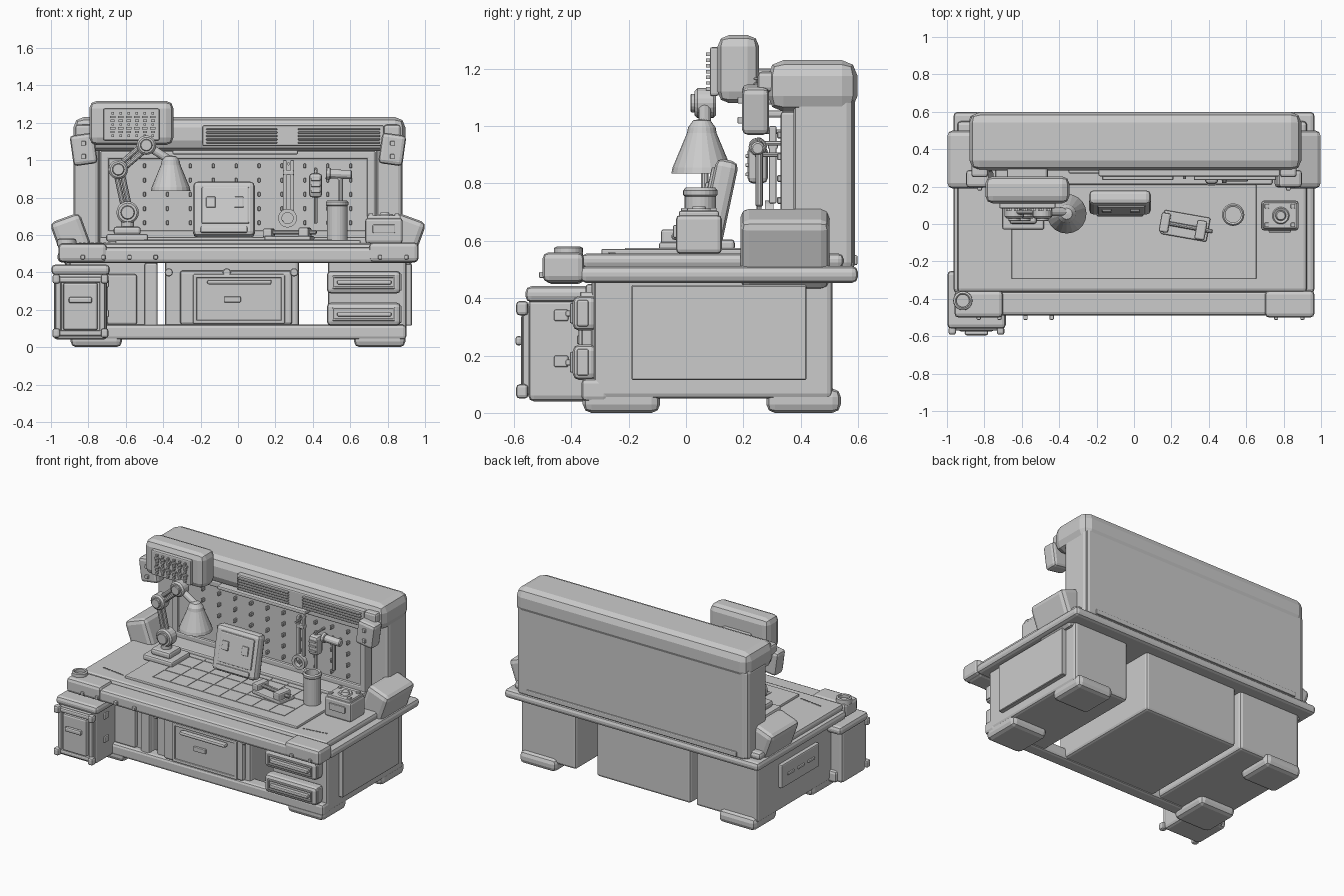
import bpy, bmesh, math
from mathutils import Vector, Matrix


def finish(name, bm, mat=None):
    me = bpy.data.meshes.new(name)
    bm.to_mesh(me)
    bm.free()
    ob = bpy.data.objects.new(name, me)
    if mat:
        ob.matrix_world = mat
    bpy.context.collection.objects.link(ob)
    return ob


def box(name, x, y, z, bevel=0.01, seg=2, rot=(0, 0, 0)):
    """Bevelled box from (min, max) ranges, turned about its centre (degrees)."""
    bm = bmesh.new()
    bmesh.ops.create_cube(bm, size=1)
    size = (x[1] - x[0], y[1] - y[0], z[1] - z[0])
    bmesh.ops.scale(bm, vec=size, verts=bm.verts)
    b = min(bevel, min(size) * 0.45)
    if b > 0.001:
        bmesh.ops.bevel(bm, geom=bm.edges[:], offset=b, segments=seg, profile=0.5, affect='EDGES')
    m = Matrix.Translation((sum(x) / 2, sum(y) / 2, sum(z) / 2))
    for ang, ax in zip(rot, 'XYZ'):
        m = m @ Matrix.Rotation(math.radians(ang), 4, ax)
    return finish(name, bm, m)


def rod(name, a, b, r, r2=None, n=16, bevel=0.004):
    """Cylinder or cone from point a to point b."""
    a, b = Vector(a), Vector(b)
    bm = bmesh.new()
    bmesh.ops.create_cone(bm, cap_ends=True, segments=n, radius1=r, radius2=r if r2 is None else r2, depth=(b - a).length)
    rims = [e for e in bm.edges if any(len(f.verts) > 4 for f in e.link_faces)]
    if bevel and rims:
        bmesh.ops.bevel(bm, geom=rims, offset=bevel, segments=1, affect='EDGES')
    q = (b - a).to_track_quat('Z', 'Y').to_matrix().to_4x4()
    return finish(name, bm, Matrix.Translation((a + b) / 2) @ q)


def lathe(name, loc, profile, n=24, rot=(0, 0, 0)):
    """Surface of revolution around z, profile = (radius, height) pairs."""
    bm = bmesh.new()
    vs = [bm.verts.new((r, 0, z)) for r, z in profile]
    es = [bm.edges.new(p) for p in zip(vs, vs[1:])]
    bmesh.ops.spin(bm, geom=vs + es, axis=(0, 0, 1), cent=(0, 0, 0), angle=2 * math.pi, steps=n, use_duplicate=False)
    bmesh.ops.remove_doubles(bm, verts=bm.verts, dist=1e-4)
    bmesh.ops.recalc_face_normals(bm, faces=bm.faces)
    ob = finish(name, bm, Matrix.Translation(loc))
    ob.rotation_euler = [math.radians(v) for v in rot]
    return ob


def frame(name, x, z, y, w, bevel=0.006):
    """Rectangular rim facing the front."""
    box(name + "_left", (x[0], x[0] + w), y, z, bevel)
    box(name + "_right", (x[1] - w, x[1]), y, z, bevel)
    box(name + "_bottom", x, y, (z[0], z[0] + w), bevel)
    box(name + "_top", x, y, (z[1] - w, z[1]), bevel)


# Base cabinets, lower rail and feet
box("left_cabinet", (-0.90, -0.43), (-0.32, 0.51), (0.05, 0.47), 0.018)
box("centre_cabinet", (-0.39, 0.325), (-0.33, 0.51), (0.05, 0.47), 0.018)
box("right_cabinet", (0.48, 0.90), (-0.32, 0.51), (0.05, 0.47), 0.018)
box("lower_rail", (-0.95, 0.90), (-0.365, -0.27), (0.04, 0.12), 0.018)
for sx, s in (("left", -1), ("right", 1)):
    for fy, y in (("front", (-0.36, -0.09)), ("back", (0.28, 0.54))):
        box(f"foot_{sx}_{fy}", tuple(sorted((s * 0.62, s * 0.895))), y, (0, 0.085), 0.03)

# Cabinet fronts
box("left_door", (-0.70, -0.54), (-0.345, -0.31), (0.12, 0.39), 0.012)
box("left_stile", (-0.50, -0.43), (-0.35, -0.31), (0.10, 0.45), 0.012)
box("centre_door", (-0.31, 0.29), (-0.365, -0.32), (0.12, 0.41), 0.015)
frame("centre_door_rim", (-0.24, 0.25), (0.125, 0.39), (-0.375, -0.355), 0.02)
box("centre_handle", (-0.165, 0.18), (-0.405, -0.365), (0.335, 0.36), 0.01)
box("centre_plate", (-0.075, 0.015), (-0.38, -0.36), (0.24, 0.27), 0.004)
for i, x in enumerate((-0.37, -0.06, 0.30)):
    rod(f"centre_hinge_{i}", (x, -0.37, 0.40), (x, -0.32, 0.40), 0.022)
for i, (z0, z1) in enumerate(((0.115, 0.238), (0.287, 0.408))):
    zc = (z0 + z1) / 2
    box(f"drawer_{i}", (0.475, 0.87), (-0.395, -0.31), (z0, z1), 0.022)
    frame(f"drawer_rim_{i}", (0.505, 0.84), (z0 + 0.025, z1 - 0.025), (-0.405, -0.385), 0.012)
    box(f"drawer_handle_{i}", (0.53, 0.82), (-0.42, -0.39), (zc - 0.012, zc + 0.01), 0.006)
    box(f"drawer_stop_{i}", (0.855, 0.875), (-0.38, -0.34), (z0 + 0.015, z1 - 0.015), 0.006)

# Side panels
box("right_side_panel", (0.895, 0.93), (-0.19, 0.42), (0.115, 0.445), 0.004, 1)
box("left_side_vent", (-0.925, -0.89), (-0.13, 0.28), (0.21, 0.37), 0.008)
for i in range(3):
    y = -0.035 + i * 0.11
    box(f"left_vent_slot_{i}", (-0.935, -0.92), (y - 0.035, y + 0.035), (0.282, 0.298), 0.005)

# Side pedestal with bin door
box("pedestal", (-0.985, -0.70), (-0.55, -0.29), (0.04, 0.40), 0.02)
box("pedestal_cap", (-0.998, -0.685), (-0.56, -0.25), (0.385, 0.442), 0.022)
frame("pedestal_rim", (-0.975, -0.71), (0.06, 0.375), (-0.57, -0.54), 0.03, 0.01)
box("pedestal_door", (-0.935, -0.75), (-0.575, -0.54), (0.09, 0.345), 0.012)
box("pedestal_handle", (-0.905, -0.78), (-0.595, -0.57), (0.235, 0.268), 0.01)
for i, x in enumerate((-0.972, -0.713)):
    for j, z in enumerate((0.075, 0.365)):
        box(f"pedestal_bumper_{i}_{j}", (x - 0.02, x + 0.02), (-0.592, -0.55), (z - 0.025, z + 0.025), 0.012)
for i, z in enumerate((0.18, 0.34)):
    box(f"pedestal_latch_{i}", (-0.705, -0.69), (-0.46, -0.41), (z - 0.02, z + 0.02), 0.006)

# Counter
box("counter_slab", (-0.965, 0.965), (-0.37, 0.60), (0.453, 0.512), 0.022)
box("counter_top", (-0.945, 0.925), (-0.365, 0.55), (0.505, 0.556), 0.02)
box("front_rail", (-0.93, 0.94), (-0.49, -0.355), (0.45, 0.535), 0.02)
box("front_rail_cap_left", (-0.96, -0.70), (-0.50, -0.355), (0.455, 0.555), 0.022)
box("front_rail_cap_right", (0.70, 0.965), (-0.50, -0.355), (0.455, 0.56), 0.022)
lathe("cup_ring", (-0.915, -0.41, 0.54), [(0.034, 0), (0.034, 0.035), (0.04, 0.04), (0.05, 0.035), (0.052, 0)])
for i, x in enumerate((-0.83, -0.72, -0.58, -0.44, 0.76, 0.9)):
    box(f"rail_stud_{i}", (x - 0.011, x + 0.011), (-0.512, -0.485), (0.47, 0.492), 0.004)

# Work mat with cutting grid
box("work_mat", (-0.655, 0.655), (-0.295, 0.21), (0.55, 0.572), 0.006)
box("back_shelf", (-0.74, 0.74), (0.21, 0.40), (0.55, 0.59), 0.01)
for i in range(9):
    x = -0.5 + i * 0.125
    box(f"mat_line_long_{i}", (x - 0.003, x + 0.003), (-0.21, 0.19), (0.57, 0.575), 0)
for i in range(4):
    y = -0.21 + i * 0.125
    box(f"mat_line_cross_{i}", (-0.5, 0.5), (y - 0.003, y + 0.003), (0.57, 0.575), 0)
for s in (-1, 1):
    for i in range(8):
        x = s * (0.69 + i * 0.022)
        box(f"counter_tick_{s}_{i}", (x - 0.007, x + 0.007), (-0.272 + i * 0.003, -0.266 + i * 0.003), (0.554, 0.56), 0)

# Back wall, pegboard and hood
box("back_wall", (-0.86, 0.87), (0.40, 0.59), (0.50, 1.12), 0.02)
box("back_base_strip", (-0.80, 0.80), (0.58, 0.598), (0.515, 0.55), 0.006)
for sx, s in (("left", -1), ("right", 1)):
    box("wall_post_" + sx, tuple(sorted((s * 0.74, s * 0.88))), (0.375, 0.585), (0.50, 1.12), 0.025)
box("pegboard", (-0.70, 0.70), (0.345, 0.42), (0.58, 1.05), 0.006)
frame("pegboard_rim", (-0.735, 0.735), (0.58, 1.05), (0.33, 0.41), 0.045, 0.01)
for i in range(10):
    for j in range(5):
        x, z = -0.50 + i * 0.1225, 0.665 + j * 0.076
        box(f"peg_{i}_{j}", (x - 0.007, x + 0.007), (0.318, 0.35), (z - 0.012, z + 0.012), 0.003, 1)
box("hood", (-0.88, 0.895), (0.285, 0.598), (1.05, 1.23), 0.055)
box("vent_panel", (-0.19, 0.78), (0.255, 0.31), (1.075, 1.185), 0.008)
for s, (a, b) in enumerate(((-0.17, 0.21), (0.32, 0.76))):
    for i in range(5):
        z = 1.093 + i * 0.018
        box(f"vent_slat_{s}_{i}", (a, b), (0.235, 0.26), (z - 0.005, z + 0.005), 0.003, 1)
box("under_hood_light", (-0.35, 0.32), (0.27, 0.34), (1.03, 1.055), 0.008)

# Corner bolsters and upper brackets, mirrored left and right
for sx, s in (("left", -1), ("right", 1)):
    c = s * 0.885
    box("bolster_" + sx, (c - 0.085, c + 0.085), (0.19, 0.50), (0.445, 0.70), 0.03, 2, (0, s * 20, 0))
    c = s * 0.825
    box("upper_bracket_" + sx, (c - 0.065, c + 0.065), (0.195, 0.29), (0.975, 1.14), 0.02, 2, (0, s * 8, 0))
    box("bracket_strap_" + sx, (c - 0.045, c + 0.045), (0.25, 0.42), (1.12, 1.19), 0.015)
    for j, z in enumerate((1.02, 1.09)):
        box(f"bracket_stud_{sx}_{j}", (c - 0.012, c + 0.012), (0.18, 0.2), (z - 0.012, z + 0.012), 0.004)

# Overhead display with indicator grid
box("display_body", (-0.795, -0.345), (0.11, 0.255), (1.08, 1.317), 0.04)
box("display_screen", (-0.72, -0.42), (0.083, 0.115), (1.105, 1.275), 0.008)
box("display_mount", (-0.68, -0.46), (0.24, 0.33), (1.12, 1.20), 0.015)
for i in range(6):
    for j in range(7):
        x, z, w = -0.67 + i * 0.043, 1.13 + j * 0.02, 0.007 + 0.004 * ((i * 3 + j) % 3)
        box(f"indicator_{i}_{j}", (x - w, x + w), (0.07, 0.085), (z - 0.006, z + 0.006), 0, 1)

# Jointed lamp
ly = 0.065
box("lamp_base", (-0.705, -0.48), (-0.03, 0.17), (0.565, 0.605), 0.012)
box("lamp_foot", (-0.665, -0.52), (0.0, 0.13), (0.60, 0.645), 0.015)
joints = [(-0.59, 0.72, 0.06), (-0.64, 0.95, 0.052), (-0.49, 1.08, 0.052)]
rod("lamp_stem", (-0.59, ly, 0.62), (-0.59, ly, 0.72), 0.035)
for i, (x, z, r) in enumerate(joints):
    rod(f"lamp_joint_{i}", (x, 0.03, z), (x, 0.105, z), r, n=20, bevel=0.01)
    rod(f"lamp_joint_pin_{i}", (x, 0.015, z), (x, 0.035, z), r * 0.62, n=16)
for i in range(2):
    (x0, z0, _), (x1, z1, _) = joints[i:i + 2]
    d = Vector((z1 - z0, 0, x0 - x1)).normalized() * 0.016
    for s in (-1, 1):
        rod(f"lamp_arm_{i}_{s}", Vector((x0, ly, z0)) + d * s, Vector((x1, ly, z1)) + d * s, 0.014, n=10)
rod("lamp_neck", (-0.49, ly, 1.08), (-0.365, ly, 1.0), 0.022, n=12)
lathe("lamp_shade", (-0.36, 0.055, 0), [(0, 1.025), (0.03, 1.02), (0.048, 0.995), (0.052, 0.975), (0.102, 0.855),
      (0.106, 0.835), (0.096, 0.835), (0.045, 0.965), (0, 0.97)], 20)
lathe("lamp_bulb", (-0.36, 0.055, 0), [(0, 0.97), (0.025, 0.95), (0.04, 0.89), (0.025, 0.85), (0, 0.84)], 12)

# Tilted tablet on the mat
t = bpy.data.objects.new("tablet_pivot", None)
parts = [box("tablet_body", (-0.24, 0.09), (-0.04, 0.04), (-0.15, 0.15), 0.025),
         box("tablet_face", (-0.195, 0.06), (-0.05, -0.03), (-0.085, 0.115), 0.008),
         box("tablet_lip", (-0.20, 0.05), (-0.05, -0.03), (-0.135, -0.10), 0.008)]
for i, x in enumerate((-0.145, 0.005)):
    parts.append(box(f"tablet_socket_{i}", (x - 0.025, x + 0.025), (-0.06, -0.045), (0.0, 0.06), 0.006))
bpy.data.objects.remove(t)
tilt = Matrix.Translation((0, 0.115, 0.735)) @ Matrix.Rotation(math.radians(-12), 4, 'X')
for p in parts:
    p.matrix_world = tilt @ p.matrix_basis

# Small clamp on the mat
box("clamp_base", (0.15, 0.40), (-0.075, 0.055), (0.57, 0.595), 0.008, 2, (0, 0, -10))
box("clamp_jaw_fixed", (0.14, 0.19), (-0.045, 0.06), (0.585, 0.635), 0.01, 2, (0, 0, -10))
box("clamp_jaw_moving", (0.33, 0.385), (-0.085, 0.02), (0.585, 0.64), 0.01, 2, (0, 0, -10))
rod("clamp_screw", (0.15, 0.01, 0.615), (0.42, -0.04, 0.615), 0.012, n=10)

# Tool jar and parts box
lathe("tool_jar", (0.53, 0.05, 0), [(0, 0.57), (0.055, 0.57), (0.055, 0.755), (0.06, 0.76), (0.06, 0.775),
      (0.052, 0.785), (0.042, 0.78), (0.042, 0.6), (0, 0.6)])
box("parts_box", (0.68, 0.88), (-0.035, 0.125), (0.555, 0.69), 0.015)
box("parts_box_lid", (0.69, 0.87), (-0.025, 0.115), (0.68, 0.705), 0.008)
lathe("parts_box_dial", (0.785, 0.045, 0.70), [(0, 0.02), (0.022, 0.02), (0.028, 0.005), (0.04, 0.012), (0.05, 0.0)])
for i in range(4):
    x, y = 0.71 + 0.14 * (i % 2), -0.005 + 0.10 * (i // 2)
    box(f"parts_box_stud_{i}", (x - 0.012, x + 0.012), (y - 0.012, y + 0.012), (0.7, 0.715), 0.004)
box("parts_box_label", (0.72, 0.84), (-0.045, -0.03), (0.61, 0.655), 0.005)

# Hanging hammer, driver and wrench
rod("hammer_shaft", (0.55, 0.255, 0.72), (0.55, 0.255, 0.91), 0.013, n=10)
rod("hammer_head", (0.47, 0.25, 0.928), (0.61, 0.25, 0.922), 0.024, n=12, bevel=0.006)
rod("hammer_collar", (0.495, 0.25, 0.927), (0.47, 0.25, 0.928), 0.032, n=12)
box("driver_handle", (0.38, 0.45), (0.215, 0.285), (0.80, 0.93), 0.018)
rod("driver_shaft", (0.415, 0.255, 0.66), (0.415, 0.255, 0.96), 0.009, n=8)
for i in range(3):
    box(f"driver_grip_{i}", (0.39, 0.44), (0.207, 0.22), (0.825 + i * 0.032, 0.838 + i * 0.032), 0.004)
for i, x in enumerate((0.25, 0.29)):
    box(f"wrench_bar_{i}", (x - 0.01, x + 0.01), (0.29, 0.315), (0.73, 1.0), 0.005)
box("wrench_bridge", (0.24, 0.30), (0.285, 0.32), (0.92, 0.945), 0.006)
lathe("wrench_ring", (0.265, 0.29, 0.69), [(0.03, -0.015), (0.05, -0.015), (0.05, 0.015), (0.03, 0.015), (0.03, -0.015)], 20, (90, 0, 0))
for i, (x, z) in enumerate(((0.27, 0.98), (0.415, 0.94), (0.54, 0.9))):
    rod(f"tool_hook_{i}", (x, 0.24, z), (x, 0.36, z), 0.008, n=8, bevel=0)
